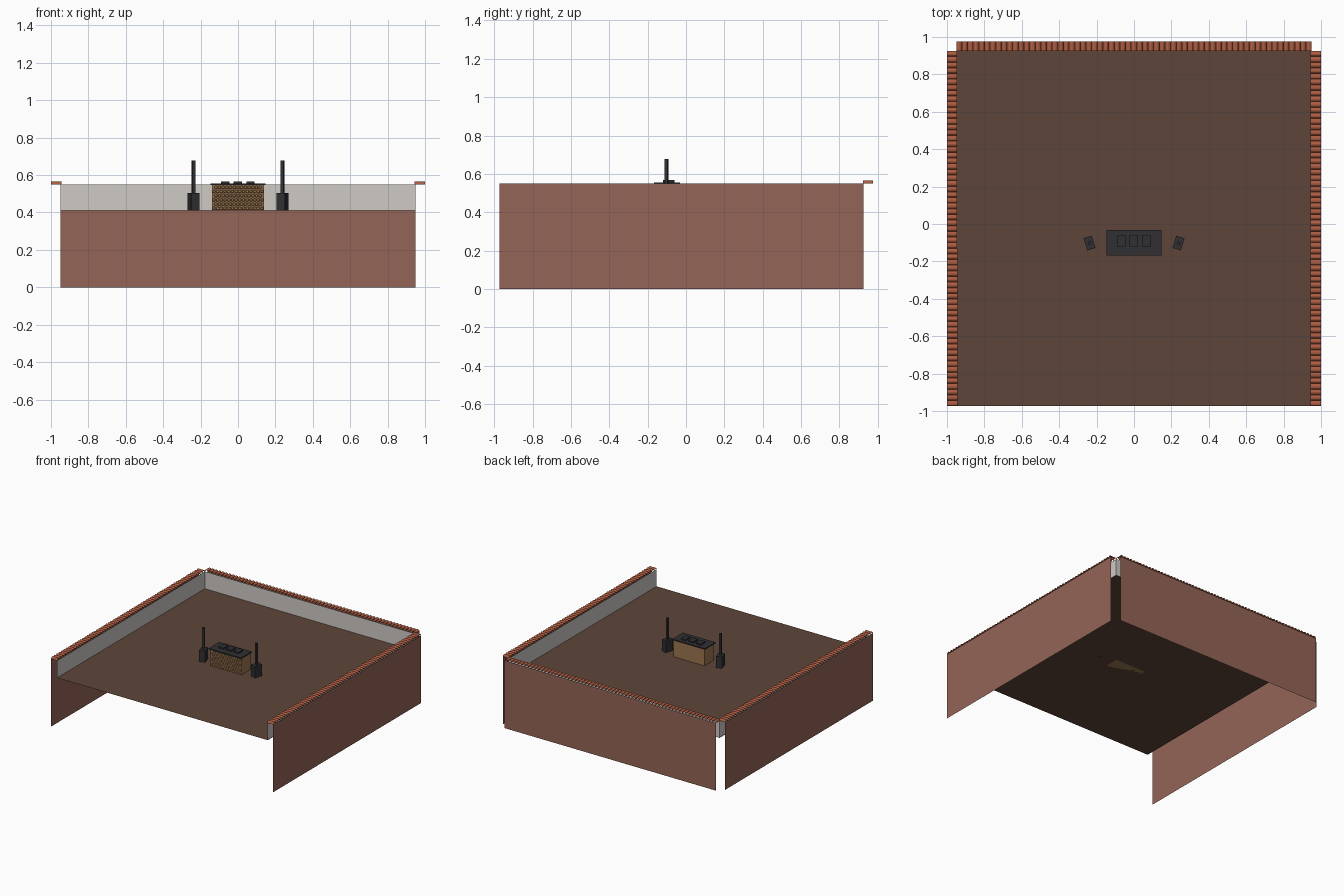
import bpy, bmesh, math
from mathutils import Matrix

if "Cube" in bpy.data.objects:
    bpy.data.objects.remove(bpy.data.objects["Cube"])


def material(name, rgb):
    m = bpy.data.materials.new(name)
    m.diffuse_color = (*rgb, 1)
    m.use_nodes = True
    m.node_tree.nodes["Principled BSDF"].inputs["Base Color"].default_value = m.diffuse_color
    return m


BRICK = material("terracotta_wall", (0.30, 0.13, 0.095))
PLASTER = material("plaster", (0.62, 0.59, 0.56))
TILE = material("roof_tile", (0.42, 0.11, 0.055))
FLOOR = material("floor_brown", (0.11, 0.06, 0.04))
WOOD = material("wood", (0.33, 0.18, 0.08))
DARK = material("charcoal", (0.03, 0.03, 0.034))

HALF, FRONT, BACK = 0.95, -0.974, 0.925
OUT_X, OUT_Y = 0.999, 0.974
FLOOR_Z, TOP_Z = 0.41, 0.55


def finish(name, bm, mat):
    me = bpy.data.meshes.new(name)
    bm.to_mesh(me)
    bm.free()
    me.materials.append(mat)
    ob = bpy.data.objects.new(name, me)
    bpy.context.collection.objects.link(ob)
    return ob


def sheet(name, corners, mat):
    bm = bmesh.new()
    bm.faces.new([bm.verts.new(c) for c in corners])
    return finish(name, bm, mat)


def wall(name, a, b, z0, mat):
    return sheet(name, [(*a, z0), (*b, z0), (*b, TOP_Z), (*a, TOP_Z)], mat)


def box(name, lo, hi, mat):
    bm = bmesh.new()
    size = [h - l for l, h in zip(lo, hi)]
    mid = [(h + l) / 2 for l, h in zip(lo, hi)]
    bmesh.ops.create_cube(bm, size=1, matrix=Matrix.Translation(mid) @ Matrix.Diagonal((*size, 1)))
    return finish(name, bm, mat)


def tile_row(name, length, width, mat, count=63, steps=6):
    # row of open half-round tiles, laid side by side along x
    bm = bmesh.new()
    r = length / count / 2
    for i in range(count):
        cx = -length / 2 + (2 * i + 1) * r
        prev = None
        for k in range(steps + 1):
            a = math.pi * k / steps
            x, z = cx - r * math.cos(a), r * math.sin(a)
            cur = [bm.verts.new((x, s * width / 2, z)) for s in (-1, 1)]
            if prev:
                bm.faces.new((prev[0], cur[0], cur[1], prev[1]))
            prev = cur
    return finish(name, bm, mat)


# terrace floor
sheet("floor", [(-HALF, FRONT, FLOOR_Z), (HALF, FRONT, FLOOR_Z),
                (HALF, BACK, FLOOR_Z), (-HALF, BACK, FLOOR_Z)], FLOOR)

# back wall skins and coping
wall("back_outer_wall", (HALF, OUT_Y), (-HALF, OUT_Y), 0, BRICK)
wall("back_inner_wall", (-HALF, BACK), (HALF, BACK), FLOOR_Z, PLASTER)
cap = tile_row("back_coping_tiles", 2 * HALF, OUT_Y - BACK + 0.002, TILE)
cap.location = (0, (BACK + OUT_Y) / 2, TOP_Z)

# side wall skins and coping
for s, side in ((-1, "left"), (1, "right")):
    ends = [FRONT, BACK][::s]
    wall(side + "_outer_wall", (s * OUT_X, ends[0]), (s * OUT_X, ends[1]), 0, BRICK)
    wall(side + "_inner_wall", (s * 0.946, ends[1]), (s * 0.946, ends[0]), FLOOR_Z, PLASTER)
    cap = tile_row(side + "_coping_tiles", BACK - FRONT, 0.055, TILE)
    cap.location = (s * 0.9725, (FRONT + BACK) / 2, TOP_Z)
    cap.rotation_euler.z = math.pi / 2

# counter with slab top
box("counter_body", (-0.139, -0.152, FLOOR_Z), (0.139, -0.04, 0.548), WOOD)
box("counter_top", (-0.148, -0.168, 0.547), (0.146, -0.031, 0.556), DARK)

# staggered studs on the counter front
bm = bmesh.new()
for row in range(6):
    n = 14 - row % 2
    for i in range(n):
        x = (i - (n - 1) / 2) * 0.0198
        m = Matrix.Translation((x, -0.154, 0.422 + row * 0.0226)) @ Matrix.Rotation(math.pi / 2, 4, 'X')
        bmesh.ops.create_cone(bm, cap_ends=True, segments=6, radius1=0.0105, radius2=0.007,
                              depth=0.006, matrix=m)
finish("counter_front_studs", bm, WOOD)

# three decks on the counter
for i, x in enumerate((-0.068, -0.001, 0.067)):
    box(f"deck_{i + 1}", (x - 0.022, -0.12, 0.556), (x + 0.022, -0.06, 0.567), DARK)

# speakers turned inwards, each a cabinet with a slim column
for s, side in ((-1, "left"), (1, "right")):
    cabinet = box(side + "_speaker_cabinet", (-0.023, -0.034, FLOOR_Z), (0.023, 0.034, 0.503), DARK)
    column = box(side + "_speaker_column", (-0.008, -0.008, 0.503), (0.008, 0.008, 0.677), DARK)
    for ob in (cabinet, column):
        ob.location = (s * 0.238, -0.102, 0)
        ob.rotation_euler.z = -s * math.radians(17)
